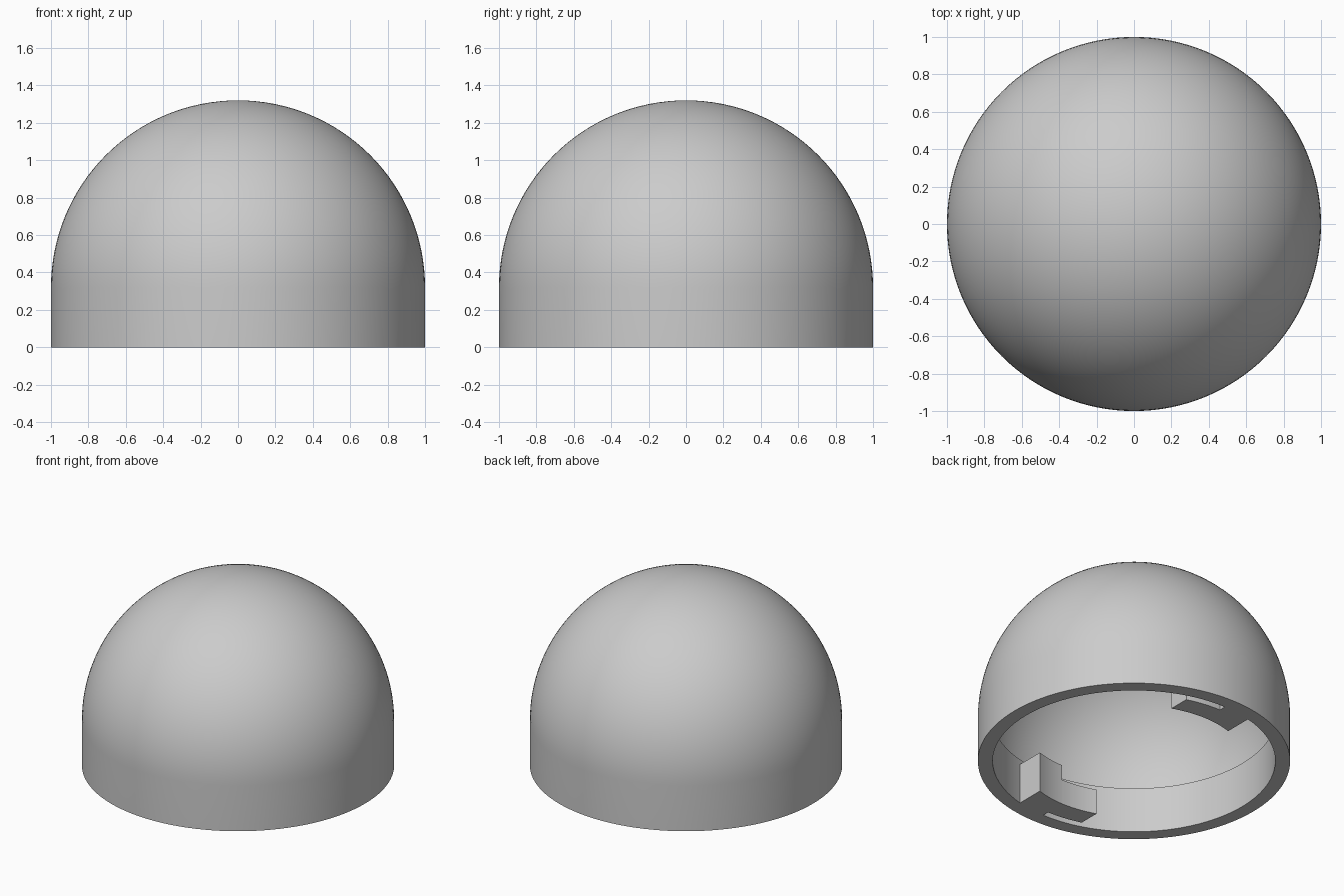
import bpy
import bmesh
from math import sin, cos, pi, sqrt

cube = bpy.data.objects.get("Cube")
if cube:
    bpy.data.objects.remove(cube, do_unlink=True)

SHOULDER = 0.32   # height where the straight skirt meets the dome
OUTER, MOUTH, CAVITY = 1.0, 0.905, 0.95
SEGMENTS = 128

grey = bpy.data.materials.new("plain grey")
grey.use_nodes = True
colour = (0.6, 0.6, 0.6, 1)
grey.diffuse_color = colour
grey.node_tree.nodes["Principled BSDF"].inputs["Base Color"].default_value = colour


def finish(bm, name):
    bmesh.ops.recalc_face_normals(bm, faces=bm.faces)
    mesh = bpy.data.meshes.new(name)
    bm.to_mesh(mesh)
    bm.free()
    mesh.materials.append(grey)
    obj = bpy.data.objects.new(name, mesh)
    bpy.context.collection.objects.link(obj)
    bpy.ops.object.select_all(action='DESELECT')
    obj.select_set(True)
    bpy.context.view_layer.objects.active = obj
    bpy.ops.object.shade_smooth_by_angle(angle=pi / 6)
    return obj


def dome_arc(radius, steps=32):
    """Quarter arc from the shoulder up to the pole."""
    arc = [(radius * cos(i * pi / 2 / steps), SHOULDER + radius * sin(i * pi / 2 / steps))
           for i in range(steps)]
    return arc + [(0, SHOULDER + radius)]


# Hollow dome on a thicker skirt: outer and inner skins turned about z
bm = bmesh.new()
outer_skin = [(OUTER, 0)] + dome_arc(OUTER)
inner_skin = [(MOUTH, 0), (MOUTH, SHOULDER)] + dome_arc(CAVITY)
profile = outer_skin[::-1] + inner_skin
verts = [bm.verts.new((r, 0, z)) for r, z in profile]
edges = [bm.edges.new(pair) for pair in zip(verts, verts[1:])]
bmesh.ops.spin(bm, geom=verts + edges, cent=(0, 0, 0), axis=(0, 0, 1),
               angle=2 * pi, steps=SEGMENTS, use_merge=True)
bmesh.ops.remove_doubles(bm, verts=bm.verts, dist=0.0001)
finish(bm, "dome_shell")


def arc_block(name, r_in, r_out, x0, x1, height, side, steps=12):
    """Upright block between two radii, with ends parallel to y."""
    bm = bmesh.new()
    xs = [x0 + (x1 - x0) * i / steps for i in range(steps + 1)]
    outline = [(x, sqrt(r_in ** 2 - x * x)) for x in xs]
    outline += [(x, sqrt(r_out ** 2 - x * x)) for x in reversed(xs)]
    base = bm.faces.new([bm.verts.new((-side * x, side * y, 0)) for x, y in outline])
    top = bmesh.ops.extrude_face_region(bm, geom=[base])["geom"]
    bmesh.ops.translate(bm, vec=(0, 0, height),
                        verts=[v for v in top if isinstance(v, bmesh.types.BMVert)])
    return finish(bm, name)


# Two opposite locking lugs: a post on the wall and a free arm beside it
for label, side in (("front", -1), ("back", 1)):
    arc_block(label + "_lug_post", 0.715, MOUTH + 0.002, 0, 0.215, 0.285, side)
    arc_block(label + "_lug_arm", 0.715, 0.856, -0.25, 0, 0.178, side)
